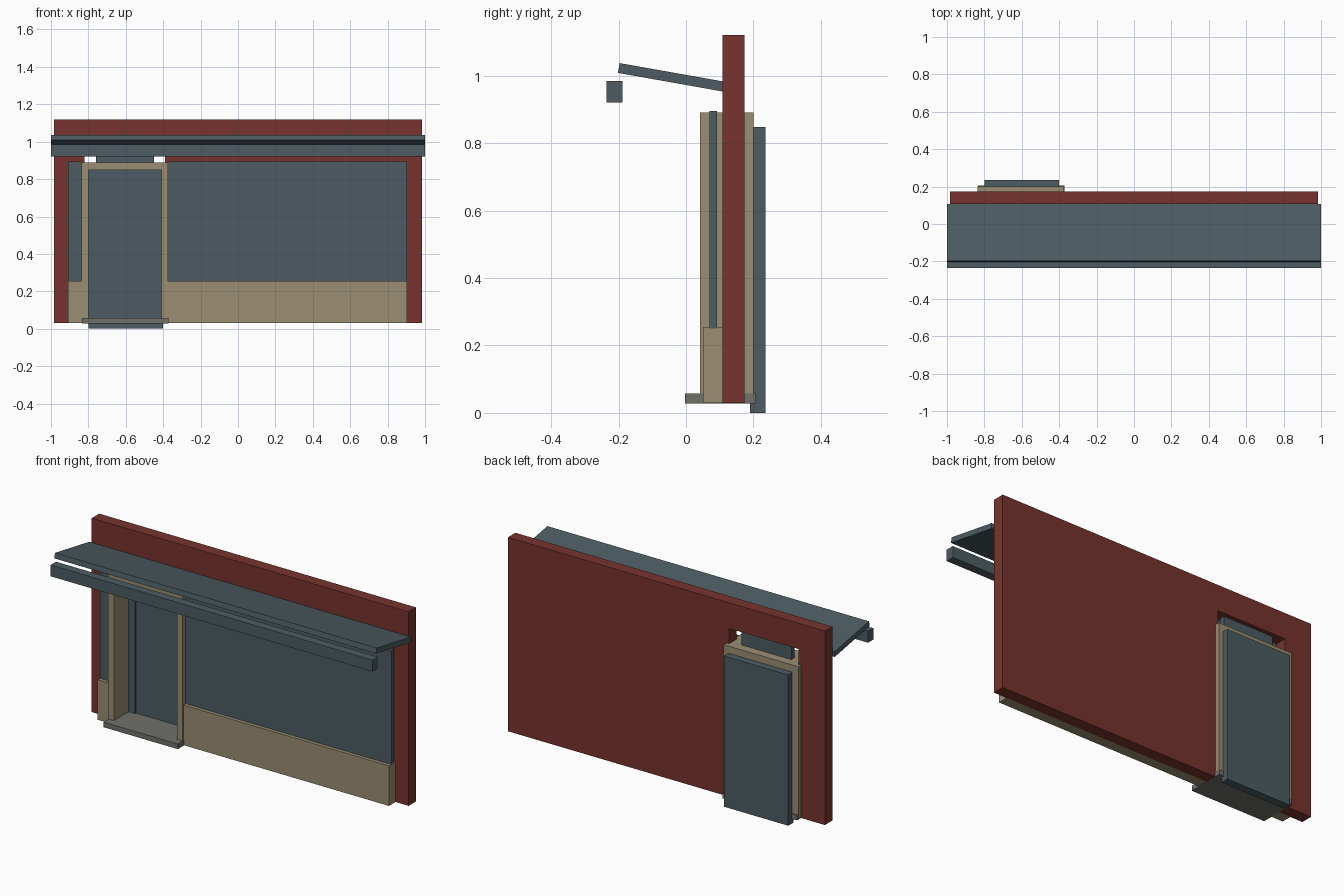
import bpy, bmesh, math

if "Cube" in bpy.data.objects:
    bpy.data.objects.remove(bpy.data.objects["Cube"])


def srgb(c):
    c /= 255
    return c / 12.92 if c < 0.04045 else ((c + 0.055) / 1.055) ** 2.4


def mat(name, *rgb):
    m = bpy.data.materials.new(name)
    m.diffuse_color = (*[srgb(c) for c in rgb], 1)
    m.use_nodes = True
    m.node_tree.nodes["Principled BSDF"].inputs["Base Color"].default_value = m.diffuse_color
    return m


BRICK = mat("brick_red", 119, 52, 46)
SLATE = mat("slate_blue", 77, 92, 99)
TAN = mat("tan_trim", 155, 142, 115)
STONE = mat("grey_stone", 112, 112, 106)


def extrude(name, pts, axis, a, b, m):
    """Extrude a 2D outline: axis 'y' takes (x, z) points, axis 'x' takes (y, z) points."""
    bm = bmesh.new()
    place = (lambda p: (p[0], a, p[1])) if axis == 'y' else (lambda p: (a, p[0], p[1]))
    face = bm.faces.new([bm.verts.new(place(p)) for p in pts])
    new = bmesh.ops.extrude_face_region(bm, geom=[face])["geom"]
    move = (0, b - a, 0) if axis == 'y' else (b - a, 0, 0)
    bmesh.ops.translate(bm, vec=move, verts=[v for v in new if isinstance(v, bmesh.types.BMVert)])
    bmesh.ops.recalc_face_normals(bm, faces=bm.faces)
    me = bpy.data.meshes.new(name)
    bm.to_mesh(me)
    bm.free()
    me.materials.append(m)
    ob = bpy.data.objects.new(name, me)
    bpy.context.collection.objects.link(ob)
    return ob


def box(name, x0, x1, y0, y1, z0, z1, m):
    return extrude(name, [(x0, z0), (x1, z0), (x1, z1), (x0, z1)], 'y', y0, y1, m)


def portal(name, x0, x1, z0, z1, ox0, ox1, oz, y0, y1, m):
    """Slab with an opening that starts at its bottom edge."""
    pts = [(x0, z0), (ox0, z0), (ox0, oz), (ox1, oz), (ox1, z0), (x1, z0), (x1, z1), (x0, z1)]
    return extrude(name, pts, 'y', y0, y1, m)


# Brick wall with the doorway
portal("wall", -0.985, 0.985, 0.03, 1.12, -0.82, -0.39, 0.975, 0.108, 0.174, BRICK)

# Door surround, through the wall
portal("door_frame", -0.838, -0.374, 0.03, 0.89, -0.80, -0.408, 0.85, 0.042, 0.20, TAN)

# Shop window and base panels on both sides of the door
for side, x0, x1 in (("left", -0.908, -0.838), ("right", -0.374, 0.904)):
    box(side + "_window", x0, x1, 0.07, 0.092, 0.25, 0.895, SLATE)
    box(side + "_base", x0, x1, 0.05, 0.108, 0.03, 0.255, TAN)

# Door: back slab, front rails around a recess, inner panel, transom block
box("door_slab", -0.80, -0.40, 0.19, 0.235, 0.0, 0.847, SLATE)
portal("door_rails", -0.80, -0.408, 0.055, 0.85, -0.76, -0.45, 0.825, 0.172, 0.19, SLATE)
box("door_leaf", -0.76, -0.45, 0.18, 0.19, 0.055, 0.825, SLATE)
box("door_panel", -0.72, -0.485, 0.176, 0.18, 0.31, 0.77, SLATE)
box("transom", -0.76, -0.45, 0.12, 0.15, 0.89, 0.975, SLATE)

# Doorstep
box("doorstep", -0.834, -0.372, -0.003, 0.206, 0.028, 0.057, STONE)

# Sloping awning and its front bar
extrude("awning", [(-0.202, 1.008), (0.108, 0.953), (0.108, 0.983), (-0.197, 1.037)],
        'x', -1.0, 1.0, SLATE)
box("awning_bar", -1.0, 1.0, -0.235, -0.188, 0.92, 0.984, SLATE)
